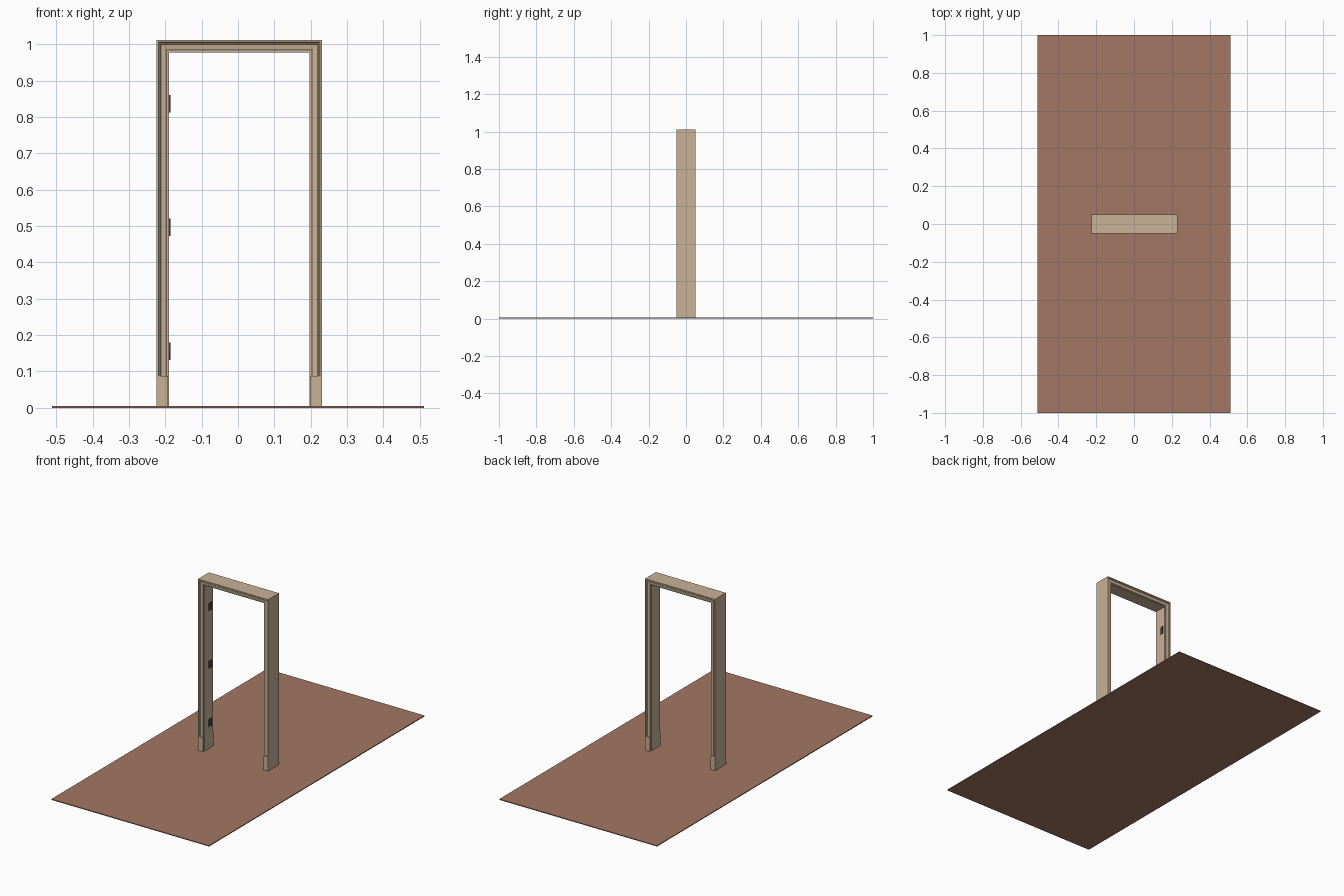
import bpy, bmesh

if "Cube" in bpy.data.objects:
    bpy.data.objects.remove(bpy.data.objects["Cube"])

XL, XR, ZT = -0.224, 0.231, 1.011   # outer edges of the frame
FLOOR, PLINTH = 0.005, 0.087


def material(name, srgb):
    m = bpy.data.materials.new(name)
    m.diffuse_color = [((c / 255 + 0.055) / 1.055) ** 2.4 for c in srgb] + [1]
    m.use_nodes = True
    m.node_tree.nodes["Principled BSDF"].inputs["Base Color"].default_value = m.diffuse_color
    return m


tan = material("tan_wood", (200, 178, 150))
brown = material("brown_floor", (164, 119, 99))
metal = material("dark_metal", (96, 84, 78))


def finish(name, bm, mat):
    bmesh.ops.recalc_face_normals(bm, faces=bm.faces)
    me = bpy.data.meshes.new(name)
    bm.to_mesh(me)
    bm.free()
    me.materials.append(mat)
    ob = bpy.data.objects.new(name, me)
    bpy.context.collection.objects.link(ob)
    return ob


def box(name, lo, hi, mat):
    bm = bmesh.new()
    bmesh.ops.create_cube(bm, size=1)
    for v in bm.verts:
        v.co = [(a + b) / 2 + c * (b - a) for a, b, c in zip(lo, hi, v.co)]
    return finish(name, bm, mat)


def surround(name, profile, bottom, mat):
    """Sweep a closed (inset, y) profile up, across and down with mitred corners."""
    bm = bmesh.new()
    rings = []
    for corner in range(4):
        ring = []
        for u, y in profile:
            x = XL + u if corner < 2 else XR - u
            z = ZT - u if corner in (1, 2) else bottom
            ring.append(bm.verts.new((x, y, z)))
        rings.append(ring)
    n = len(profile)
    for a, b in zip(rings, rings[1:]):
        for i in range(n):
            j = (i + 1) % n
            bm.faces.new((a[i], a[j], b[j], b[i]))
    bm.faces.new(rings[0])
    bm.faces.new(rings[-1])
    return finish(name, bm, mat)


# Floor slab
box("floor", (-0.512, -1, 0), (0.512, 1, FLOOR), brown)

# Door lining
D = 0.038
surround("door_lining", [(0, -D), (0, D), (0.034, D), (0.034, -D)], FLOOR, tan)

# Moulded casings and plinth blocks on both sides of the wall
casing = [(0, D), (0, 0.05), (0.005, 0.05), (0.007, 0.0475), (0.010, 0.0475),
          (0.012, 0.0455), (0.025, 0.0435), (0.027, 0.042), (0.030, 0.042), (0.030, D)]
for side, s in (("front", -1), ("back", 1)):
    surround(side + "_casing", [(u, s * y) for u, y in casing], PLINTH, tan)
    y0, y1 = sorted((s * D, s * 0.05))
    for name, x0, x1 in (("left", XL, XL + 0.031), ("right", XR - 0.031, XR)):
        box(f"{side}_{name}_plinth", (x0, y0, FLOOR), (x1, y1, PLINTH), tan)

# Three hinges on the left jamb: leaf plus knuckle barrel
xj = XL + 0.034
for i, z in enumerate((0.155, 0.497, 0.836)):
    box(f"hinge_leaf_{i}", (xj - 0.001, 0.0, z - 0.022), (xj + 0.0015, 0.02, z + 0.022), metal)
    bpy.ops.mesh.primitive_cylinder_add(vertices=12, radius=0.0025, depth=0.048,
                                        location=(xj + 0.0025, 0.021, z))
    pin = bpy.context.object
    pin.name = f"hinge_knuckle_{i}"
    pin.data.materials.append(metal)
    bpy.ops.object.shade_smooth_by_angle()
